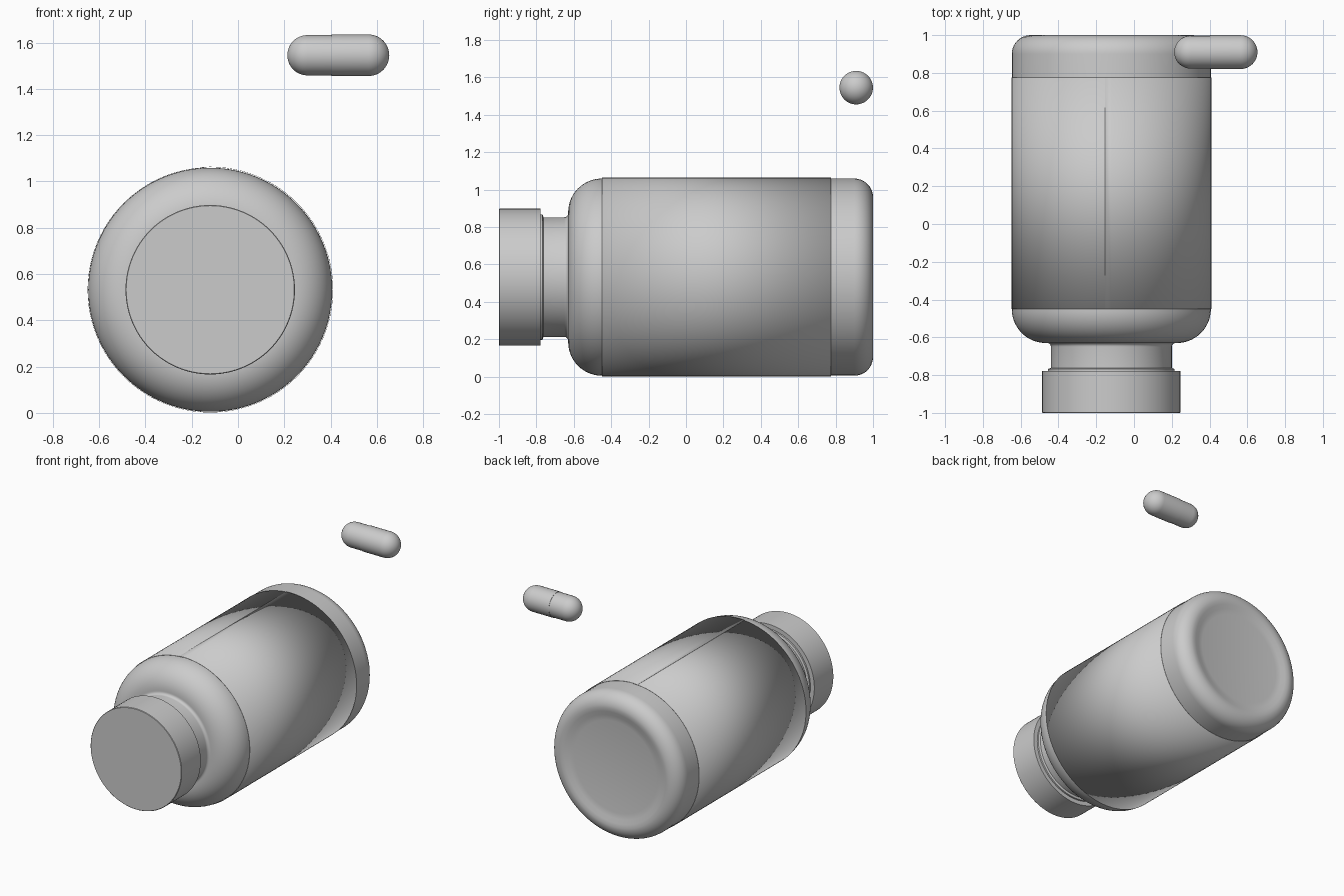
import bpy, bmesh, math

if "Cube" in bpy.data.objects:
    bpy.data.objects.remove(bpy.data.objects["Cube"])

CX, CZ = -0.12, 0.532      # bottle axis, running along y
SEG = 96

grey = bpy.data.materials.new("plain_grey")
grey.diffuse_color = (0.6, 0.6, 0.6, 1)
grey.use_nodes = True
grey.node_tree.nodes["Principled BSDF"].inputs["Base Color"].default_value = grey.diffuse_color


def finish(name, bm, location):
    """Turn a bmesh into a smooth object with sharp edges kept."""
    bmesh.ops.remove_doubles(bm, verts=bm.verts, dist=1e-5)
    bmesh.ops.recalc_face_normals(bm, faces=bm.faces)
    mesh = bpy.data.meshes.new(name)
    bm.to_mesh(mesh)
    bm.free()
    mesh.materials.append(grey)
    obj = bpy.data.objects.new(name, mesh)
    bpy.context.collection.objects.link(obj)
    obj.location = location
    bpy.ops.object.select_all(action='DESELECT')
    obj.select_set(True)
    bpy.context.view_layer.objects.active = obj
    bpy.ops.object.shade_smooth_by_angle(angle=math.radians(35))
    return obj


def lathe(name, profile, location, axis='Y', seg=SEG):
    """Spin (radius, distance along axis) points about the given axis."""
    bm = bmesh.new()
    if axis == 'Y':
        verts = [bm.verts.new((r, d, 0)) for r, d in profile]
        direction = (0, 1, 0)
    else:
        verts = [bm.verts.new((d, r, 0)) for r, d in profile]
        direction = (1, 0, 0)
    edges = [bm.edges.new(pair) for pair in zip(verts, verts[1:])]
    bmesh.ops.spin(bm, geom=verts + edges, cent=(0, 0, 0), axis=direction,
                   angle=math.tau, steps=seg, use_merge=True)
    return finish(name, bm, location)


def arc(cr, cd, rad, start, end, steps=10):
    """Arc points in the profile plane, angles in degrees."""
    return [(cr + rad * math.cos(math.radians(a)), cd + rad * math.sin(math.radians(a)))
            for a in (start + (end - start) * i / steps for i in range(steps + 1))]


# Bottle: neck with flange, fillet, rounded shoulder, straight wall, recessed base
R = 0.527
body = [(0, -0.79), (0.335, -0.79), (0.335, -0.767), (0.32, -0.762)]
body += arc(0.34, -0.65, 0.02, 180, 90, 5)
body += arc(R - 0.18, -0.45, 0.18, -90, 0, 14)
body += arc(R - 0.10, 0.90, 0.10, 0, 90)
body += [(0.40, 0.996), (0.37, 0.986), (0.33, 0.98), (0, 0.978)]
lathe("bottle", body, (CX, 0, CZ))

# Screw cap with crisp edges
cap = [(0, -1.0), (0.363, -1.0), (0.366, -0.997), (0.366, -0.779), (0.33, -0.779), (0, -0.779)]
lathe("cap", cap, (CX, 0, CZ))

# Wrapped label whose end overlaps its start near the top
bm = bmesh.new()
rows = []
for i in range(SEG + 2):
    a = math.pi / 2 + math.tau * i / SEG
    r = 0.529 + 0.0025 * i / SEG
    rows.append([bm.verts.new((r * math.cos(a), y, r * math.sin(a))) for y in (-0.45, 0.775)])
for (a, b), (c, d) in zip(rows, rows[1:]):
    bm.faces.new((a, b, d, c))
label = finish("label", bm, (CX, 0, CZ))
solid = label.modifiers.new("thickness", 'SOLIDIFY')
solid.thickness = 0.0015

# Capsule pill: the longer shell slips over the narrower one
PX, PY, PZ = 0.433, 0.91, 1.545
outer = [(0.086, -0.03), (0.0895, -0.03)] + arc(0, 0.131, 0.0895, 0, 90, 12)
inner = [(0.087, 0.0)] + arc(0, -0.133, 0.087, 0, -90, 12)
lathe("pill_outer_shell", outer, (PX, PY, PZ), 'X', 48)
lathe("pill_inner_shell", inner, (PX, PY, PZ), 'X', 48)
